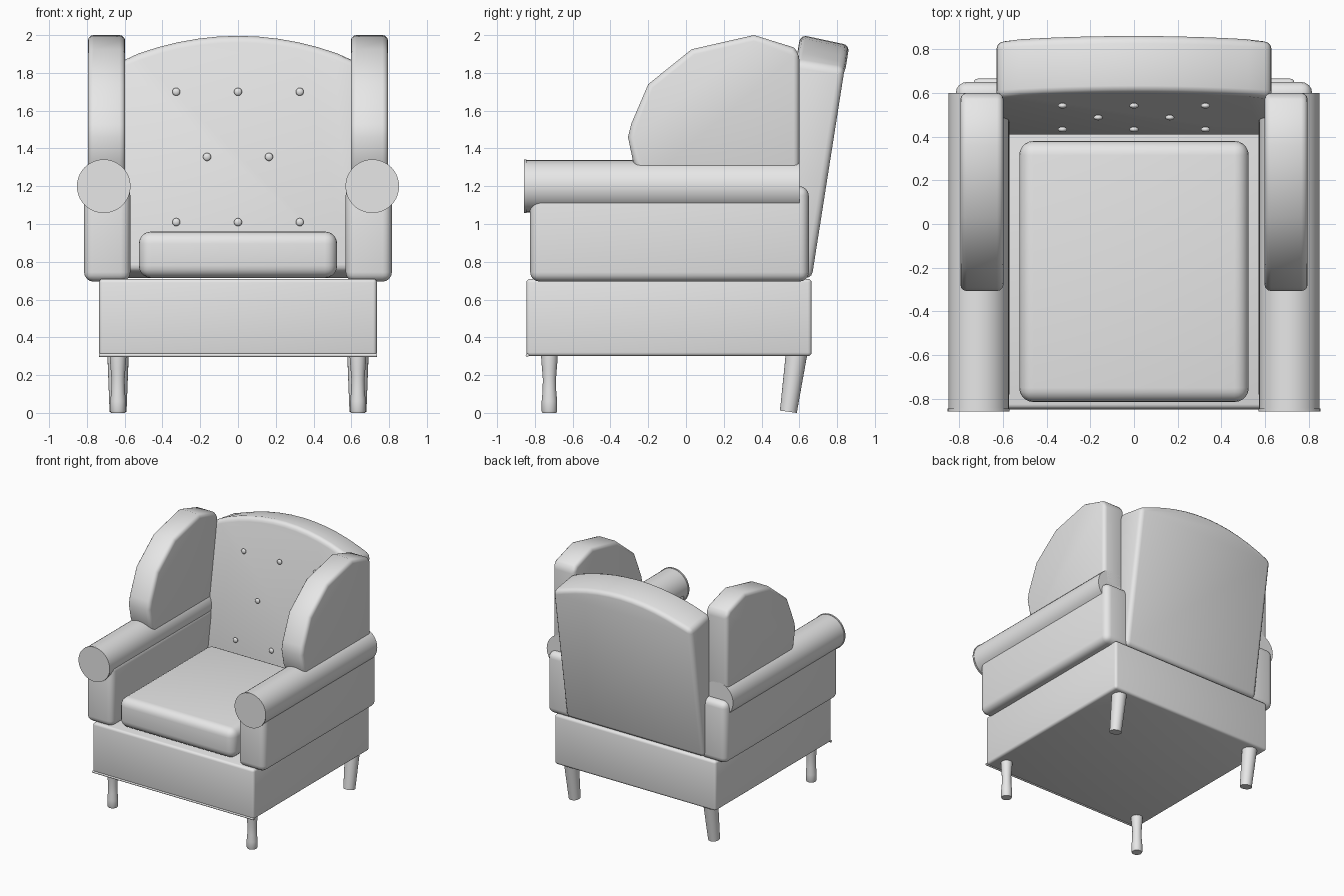
import bpy, bmesh, math
from mathutils import Matrix, Vector

cube = bpy.data.objects.get("Cube")
if cube:
    bpy.data.objects.remove(cube, do_unlink=True)

grey = bpy.data.materials.new("plain_grey")
grey.use_nodes = True
grey.diffuse_color = (0.8, 0.8, 0.8, 1)
grey.node_tree.nodes["Principled BSDF"].inputs["Base Color"].default_value = (0.8, 0.8, 0.8, 1)


def finish(name, bm, bevel=0.0, segments=3):
    """Round the hard edges, then turn the bmesh into a smooth shaded object."""
    if bevel:
        hard = [e for e in bm.edges if e.calc_face_angle(0) > math.radians(40)]
        bmesh.ops.bevel(bm, geom=hard, offset=bevel, segments=segments,
                        profile=0.5, affect='EDGES', clamp_overlap=True)
    bmesh.ops.recalc_face_normals(bm, faces=bm.faces[:])
    mesh = bpy.data.meshes.new(name)
    bm.to_mesh(mesh)
    bm.free()
    mesh.materials.append(grey)
    obj = bpy.data.objects.new(name, mesh)
    bpy.context.collection.objects.link(obj)
    bpy.ops.object.select_all(action='DESELECT')
    obj.select_set(True)
    bpy.context.view_layer.objects.active = obj
    bpy.ops.object.shade_smooth_by_angle(angle=math.radians(35))
    return obj


def box(name, low, high, bevel, segments=3):
    low, high = Vector(low), Vector(high)
    bm = bmesh.new()
    bmesh.ops.create_cube(bm, size=1)
    bmesh.ops.scale(bm, vec=high - low, verts=bm.verts)
    bmesh.ops.translate(bm, vec=(low + high) / 2, verts=bm.verts)
    return finish(name, bm, bevel, segments)


def prism(name, points, depth, bevel, matrix=None):
    """Extrude a closed outline of 3D points along a vector."""
    bm = bmesh.new()
    face = bm.faces.new([bm.verts.new(p) for p in points])
    made = bmesh.ops.extrude_face_region(bm, geom=[face], use_keep_orig=True)
    moved = [v for v in made["geom"] if isinstance(v, bmesh.types.BMVert)]
    bmesh.ops.translate(bm, vec=depth, verts=moved)
    bmesh.ops.recalc_face_normals(bm, faces=bm.faces[:])
    if matrix:
        bm.transform(matrix)
    return finish(name, bm, bevel)


def rod(name, start, end, rings, sides=32):
    """Loft circles of (fraction along the axis, radius) from start to end."""
    start, end = Vector(start), Vector(end)
    turn = (end - start).to_track_quat('Z', 'Y')
    bm = bmesh.new()
    loops = []
    for t, r in rings:
        centre = start.lerp(end, t)
        loops.append([bm.verts.new(centre + turn @ Vector((r * math.cos(a), r * math.sin(a), 0)))
                      for a in (math.tau * i / sides for i in range(sides))])
    for a, b in zip(loops, loops[1:]):
        for i in range(sides):
            j = (i + 1) % sides
            bm.faces.new((a[i], a[j], b[j], b[i]))
    bm.faces.new(loops[0][::-1])
    bm.faces.new(loops[-1])
    return finish(name, bm)


# Seat frame with front piping, and the cushion
box("seat_base", (-0.735, -0.845, 0.30), (0.735, 0.665, 0.71), 0.02)
rod("front_piping", (-0.735, -0.84, 0.305), (0.735, -0.84, 0.305), [(0, 0.009), (1, 0.009)], 12)
box("seat_cushion", (-0.525, -0.815, 0.715), (0.525, 0.38, 0.96), 0.065, 5)

# Reclined backrest with an arched top
lean = math.atan(0.157)
pivot = Vector((0, 0.665, 0.71))
recline = Matrix.Translation(pivot) @ Matrix.Rotation(-lean, 4, 'X')
arch = [(x, 0, 1.26 - 0.34 * x * x) for x in (0.63 - 1.26 * i / 12 for i in range(13))]
back_outline = [(-0.63, 0, 0), (0.63, 0, 0)] + arch
prism("backrest", back_outline, (0, -0.265, 0), 0.035, recline)

# Buttons on the backrest
for z, columns in ((1.70, (-0.327, 0, 0.327)), (1.355, (-0.164, 0.164)), (1.01, (-0.327, 0, 0.327))):
    for x in columns:
        bm = bmesh.new()
        bmesh.ops.create_uvsphere(bm, u_segments=16, v_segments=10, radius=0.021)
        bmesh.ops.scale(bm, vec=(1, 0.6, 1), verts=bm.verts)
        bmesh.ops.translate(bm, vec=(x, 0.392 + 0.157 * (z - 0.75), z), verts=bm.verts)
        finish("back_button", bm)

# Outline of a wing, seen from the side
wing = [(0.60, 1.20), (0.60, 1.90), (0.57, 1.935), (0.36, 2.0), (0.03, 1.925), (-0.20, 1.74),
        (-0.29, 1.53), (-0.307, 1.46), (-0.28, 1.33), (-0.22, 1.20)]

# Arms, wings and legs on both sides
for side, s in (("left", 1), ("right", -1)):
    xs = sorted((s * 0.57, s * 0.815))
    box(side + "_arm_panel", (xs[0], -0.825, 0.695), (xs[1], 0.65, 1.20), 0.05, 4)
    x = s * 0.711
    rod(side + "_arm_roll", (x, -0.85, 1.2), (x, 0.60, 1.2), [(0, 0.138), (1, 0.138)], 40)
    rod(side + "_arm_disc", (x, -0.857, 1.2), (x, -0.845, 1.2), [(0, 0.142), (1, 0.142)], 40)
    prism(side + "_wing", [(s * 0.597, y, z) for y, z in wing], (s * 0.198, 0, 0), 0.03)
    x = s * 0.635
    rod(side + "_front_leg", (x, -0.723, 0), (x, -0.723, 0.31),
        [(0, 0.037), (0.03, 0.041), (0.2, 0.041), (0.38, 0.036), (0.58, 0.035),
         (0.75, 0.039), (0.9, 0.043), (1, 0.044)], 24)
    rod(side + "_back_leg", (x, 0.542, 0.006), (x, 0.586, 0.32), [(0, 0.045), (1, 0.057)], 24)
